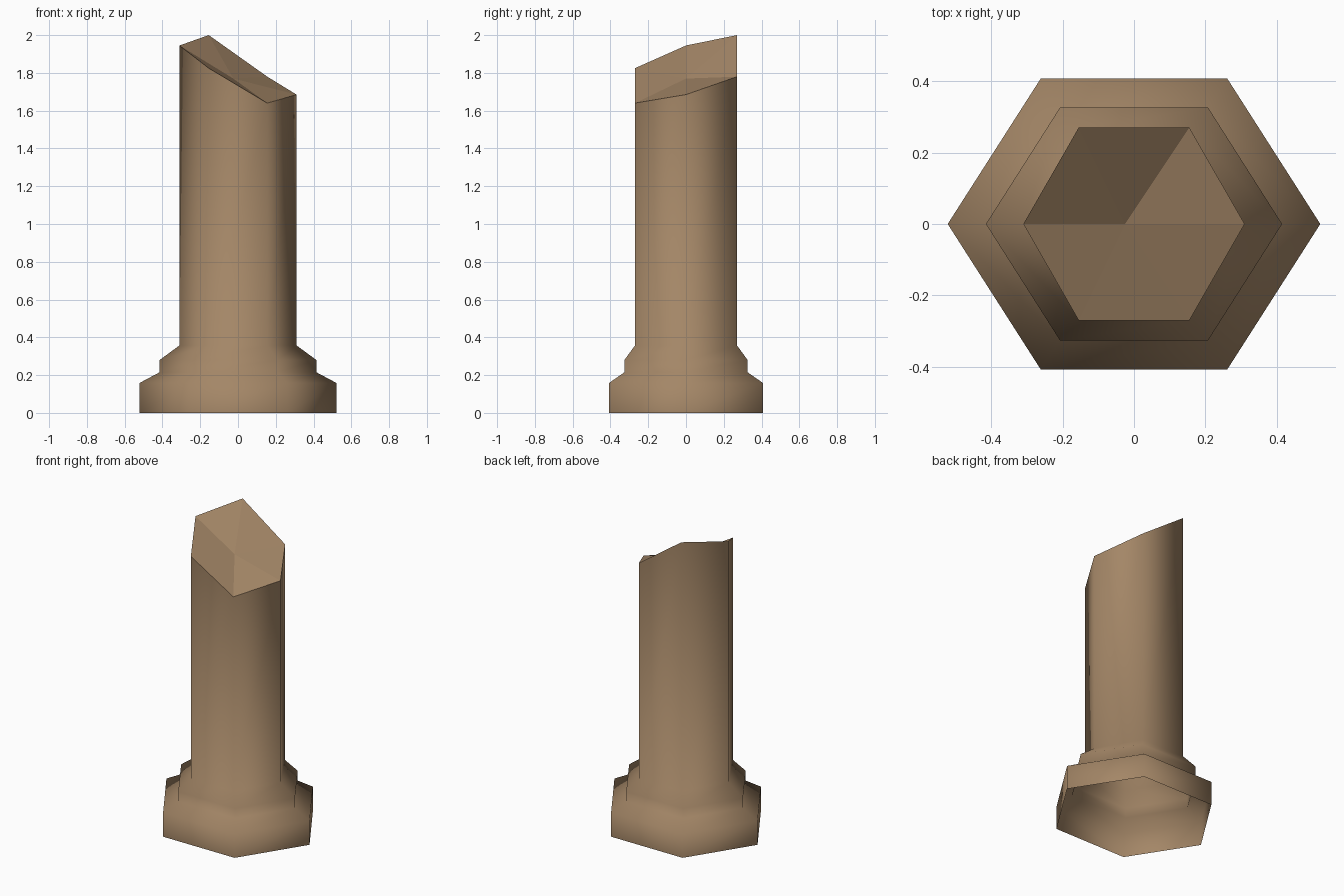
import bpy, bmesh, math

if "Cube" in bpy.data.objects:
    bpy.data.objects.remove(bpy.data.objects["Cube"])

stone = bpy.data.materials.new("tan stone")
stone.diffuse_color = (0.37, 0.24, 0.135, 1)
stone.use_nodes = True
stone.node_tree.nodes["Principled BSDF"].inputs["Base Color"].default_value = stone.diffuse_color

# profile of the stepped base: x radius, y half-depth, height
profile = [(0.522, 0.408, 0.0), (0.522, 0.408, 0.158), (0.415, 0.326, 0.215),
           (0.415, 0.326, 0.28), (0.31, 0.27, 0.357)]
# heights of the broken top, counter-clockwise from +x
break_heights = [1.685, 1.78, 2.0, 1.945, 1.825, 1.64]


def hexagon(bm, rx, ry, heights):
    ring = []
    for i in range(6):
        a = math.radians(60 * i)
        y = ry * math.sin(a) / math.sin(math.pi / 3)
        ring.append(bm.verts.new((rx * math.cos(a), y, heights[i])))
    return ring


bm = bmesh.new()
rings = [hexagon(bm, rx, ry, [z] * 6) for rx, ry, z in profile]
rings.append(hexagon(bm, 0.31, 0.27, break_heights))

# base steps and shaft, smooth and open underneath
for low, high in zip(rings, rings[1:]):
    for i in range(6):
        j = (i + 1) % 6
        bm.faces.new((low[i], low[j], high[j], high[i])).smooth = True

# slanted broken top, a fan with sharp facets
top = rings[-1]
centre = bm.verts.new((-0.025, 0, 1.77))
for i in range(6):
    face = bm.faces.new((top[i], top[(i + 1) % 6], centre))
    face.smooth = False
    for e in face.edges:
        e.smooth = False

mesh = bpy.data.meshes.new("broken_column")
bm.to_mesh(mesh)
bm.free()
mesh.materials.append(stone)
column = bpy.data.objects.new("broken_column", mesh)
bpy.context.collection.objects.link(column)
